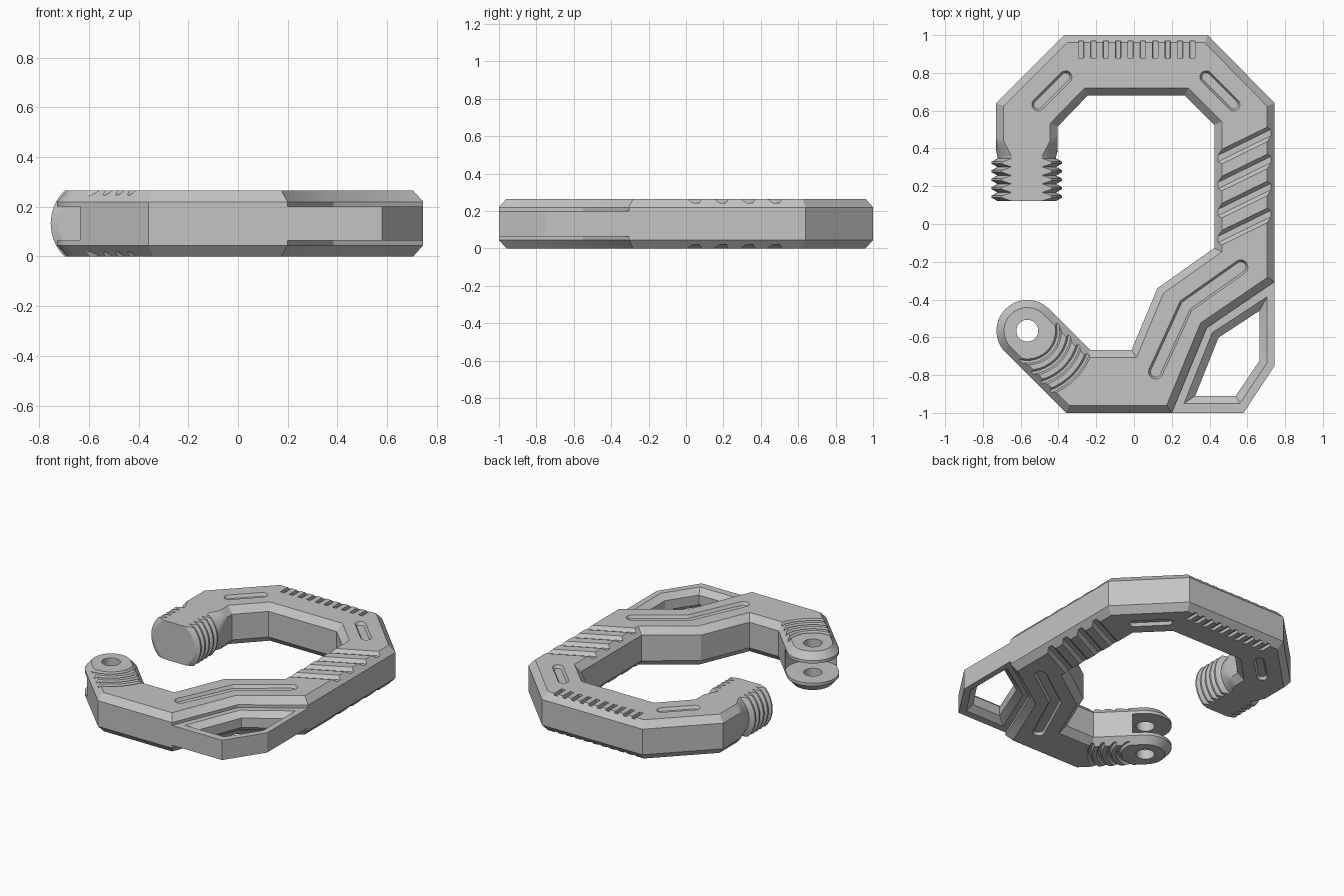
import bpy, bmesh
from math import sin, cos, pi, radians, sqrt, atan2
from mathutils import Vector

cube = bpy.data.objects.get("Cube")
if cube:
    bpy.data.objects.remove(cube, do_unlink=True)

H = 0.1325        # half thickness, also the height of the middle plane
BEVEL = 0.04      # width of the edge bevel
SIDE = 0.0875     # half height of the upright side walls
HINGE = Vector((-0.565, -0.565))

grey = bpy.data.materials.new("satin_grey")
grey.use_nodes = True
grey.diffuse_color = (0.55, 0.55, 0.55, 1)
bsdf = next(n for n in grey.node_tree.nodes if n.type == 'BSDF_PRINCIPLED')
bsdf.inputs["Base Color"].default_value = grey.diffuse_color
bsdf.inputs["Roughness"].default_value = 0.6


def corner(p, n1, a, n2, b):
    """Move p so that it lies a along n1 and b along n2."""
    det = n1.x * n2.y - n1.y * n2.x
    if abs(det) < 1e-4:
        return p + n1 * a
    return p + Vector(((a * n2.y - b * n1.y) / det, (b * n1.x - a * n2.x) / det))


def normal(p, q):
    d = (q - p).normalized()
    return Vector((-d.y, d.x))


def inset(poly, dist, fixed=()):
    """Offset a counter-clockwise polygon inward; fixed edges stay put."""
    n = len(poly)
    nor = [normal(poly[i], poly[(i + 1) % n]) for i in range(n)]
    d = [0 if i in fixed else dist for i in range(n)]
    return [corner(poly[i], nor[i - 1], d[i - 1], nor[i], d[i]) for i in range(n)]


def arc(centre, r, start, end, steps):
    angles = [radians(start + (end - start) * i / steps) for i in range(steps + 1)]
    return [centre + Vector((cos(a), sin(a))) * r for a in angles]


def stroke(path, width, rounded=False):
    """Outline of a path of given width with flat or round ends."""
    path = [Vector(p) for p in path]
    nor = [normal(p, q) for p, q in zip(path, path[1:])]
    w = width / 2
    right, left = [], []
    for i, p in enumerate(path):
        n1, n2 = nor[max(i - 1, 0)], nor[min(i, len(nor) - 1)]
        right.append(corner(p, n1, -w, n2, -w))
        left.append(corner(p, n1, w, n2, w))
    if not rounded:
        return right + left[::-1]
    a = atan2(nor[-1].y, nor[-1].x) * 180 / pi
    b = atan2(nor[0].y, nor[0].x) * 180 / pi
    return (right[1:-1] + arc(path[-1], w, a - 180, a, 10)
            + left[1:-1][::-1] + arc(path[0], w, b, b + 180, 10))


def flat(poly, z):
    return [Vector((p.x, p.y, z)) for p in poly]


def loft(bm, rings, closed=False):
    """Skin a row of equal-count rings, capped or joined end to start."""
    loops = [[bm.verts.new(p) for p in ring] for ring in rings]
    pairs = list(zip(loops, loops[1:]))
    if closed:
        pairs.append((loops[-1], loops[0]))
    else:
        bm.faces.new(loops[0])
        bm.faces.new(loops[-1])
    for a, b in pairs:
        for i in range(len(a)):
            j = (i + 1) % len(a)
            bm.faces.new((a[i], a[j], b[j], b[i]))


def finish(bm, name):
    bmesh.ops.recalc_face_normals(bm, faces=bm.faces)
    mesh = bpy.data.meshes.new(name)
    bm.to_mesh(mesh)
    bm.free()
    mesh.materials.append(grey)
    obj = bpy.data.objects.new(name, mesh)
    bpy.context.collection.objects.link(obj)
    return obj


def make(name, rings, closed=False):
    bm = bmesh.new()
    loft(bm, rings, closed)
    return finish(bm, name)


def cut(target, cutter):
    cutter.hide_render = True
    mod = target.modifiers.new("cut", 'BOOLEAN')
    mod.operation, mod.solver, mod.object = 'DIFFERENCE', 'EXACT', cutter
    bpy.context.view_layer.update()
    bpy.context.view_layer.objects.active = target
    bpy.ops.object.modifier_apply(modifier=mod.name)
    bpy.data.objects.remove(cutter, do_unlink=True)


# Hook-shaped body with bevelled rims
outline = [Vector(p) for p in (
    (-.36, -1), (.2, -1), (.385, -.55), (.745, -.305), (.745, .64), (.39, 1),
    (-.37, 1), (-.73, .64), (-.73, .46), (-.405, .46), (-.405, .515),
    (-.245, .68), (.27, .68), (.425, .525), (.425, -.127), (.124, -.34),
    (-.013, -.667), (-.233, -.667))]
outline += arc(HINGE, 0.163, 45, 225, 32)
rim = inset(outline, BEVEL, fixed=(8,))
body = make("body", [flat(rim, 0), flat(outline, H - SIDE),
                     flat(outline, H + SIDE), flat(rim, 2 * H)])

# Hinge fork: slot between the lugs, then the pin hole
cut(body, make("fork_slot", [flat(arc(HINGE, 0.175, 0, 354, 59), z) for z in (.065, .2)]))
cut(body, make("pin_hole", [flat(arc(HINGE, 0.058, 0, 350, 35), z) for z in (-.1, .4)]))

# Engraved details on both faces: (path, floor width, wall slope, depth, round ends)
engravings = []
for r in (.165, .225, .285, .345):                       # arcs behind the hinge
    engravings.append((arc(HINGE, r, -120, 30, 24), .014, .012, .018, False))
for i in range(4):                                       # slanted grip grooves
    y = 0.325 - 0.143 * i
    engravings.append((((.4, y), (.78, y + .186)), .03, .025, .022, False))
for i in range(10):                                      # notches along the top
    x = -.28 + .0655 * i
    engravings.append((((x, .88), (x, .968)), .026, .002, .02, False))
for x, s in ((-.435, 1), (.455, -1)):                    # short corner slots
    engravings.append((((x - .073, .705 - .073 * s), (x + .073, .705 + .073 * s)),
                       .045, .014, .02, True))
engravings.append((((.115, -.783), (.275, -.433), (.565, -.228)),
                   .055, .014, .02, True))               # long bent slot

bm = bmesh.new()
for path, width, slope, depth, rounded in engravings:
    for side in (1, -1):
        loft(bm, [flat(stroke(path, width, rounded), H + side * (H - depth)),
                  flat(stroke(path, width + 2 * slope, rounded), H + side * (H + .006))])
cut(body, finish(bm, "engraving_cutter"))

# Side loop with a bevelled opening
loop_outer = [Vector(p) for p in ((.745, -.305), (.385, -.55), (.2, -1), (.58, -1), (.745, -.75))]
hole = [Vector(p) for p in ((.705, -.385), (.415, -.575), (.265, -.95), (.56, -.95), (.705, -.735))]
hole_in = inset(hole, BEVEL)
side_loop = make("side_loop", [
    flat(loop_outer, .2), flat(hole, .2), flat(hole_in, .165),
    flat(hole_in, .1), flat(hole, .065), flat(loop_outer, .065)], closed=True)


# Threaded tip: round section with flat top and bottom, blending into the arm
def tip_ring(y, r, boxed):
    half = []
    for i in range(25):
        z = H * sin(pi / 2 * (i / 12 - 1))
        x = sqrt(r * r - z * z)
        if boxed:
            x = min(x, .1625 - max(0, abs(z) - SIDE) * BEVEL / (H - SIDE))
        half.append((x, z))
    cx = -.5675
    return ([Vector((cx + x, y, H + z)) for x, z in half]
            + [Vector((cx - x, y, H + z)) for x, z in half[::-1]])


neck = make("arm_neck", [tip_ring(.34 + .02 * i, .152 + .038 * (i / 6) ** 1.3, True)
                         for i in range(7)])
thread = [tip_ring(.122, .155, False)]
for i in range(5):
    y = .122 + .045 * i
    thread += [tip_ring(y + .017, .186, False), tip_ring(y + .028, .186, False),
               tip_ring(y + .045, .155, False)]
tip = make("threaded_tip", thread)

# Smooth the round parts, keep the facets crisp
bpy.context.view_layer.update()
bpy.ops.object.select_all(action='DESELECT')
for part in (body, side_loop, neck, tip):
    part.select_set(True)
bpy.context.view_layer.objects.active = body
bpy.ops.object.shade_smooth_by_angle(angle=radians(25))
